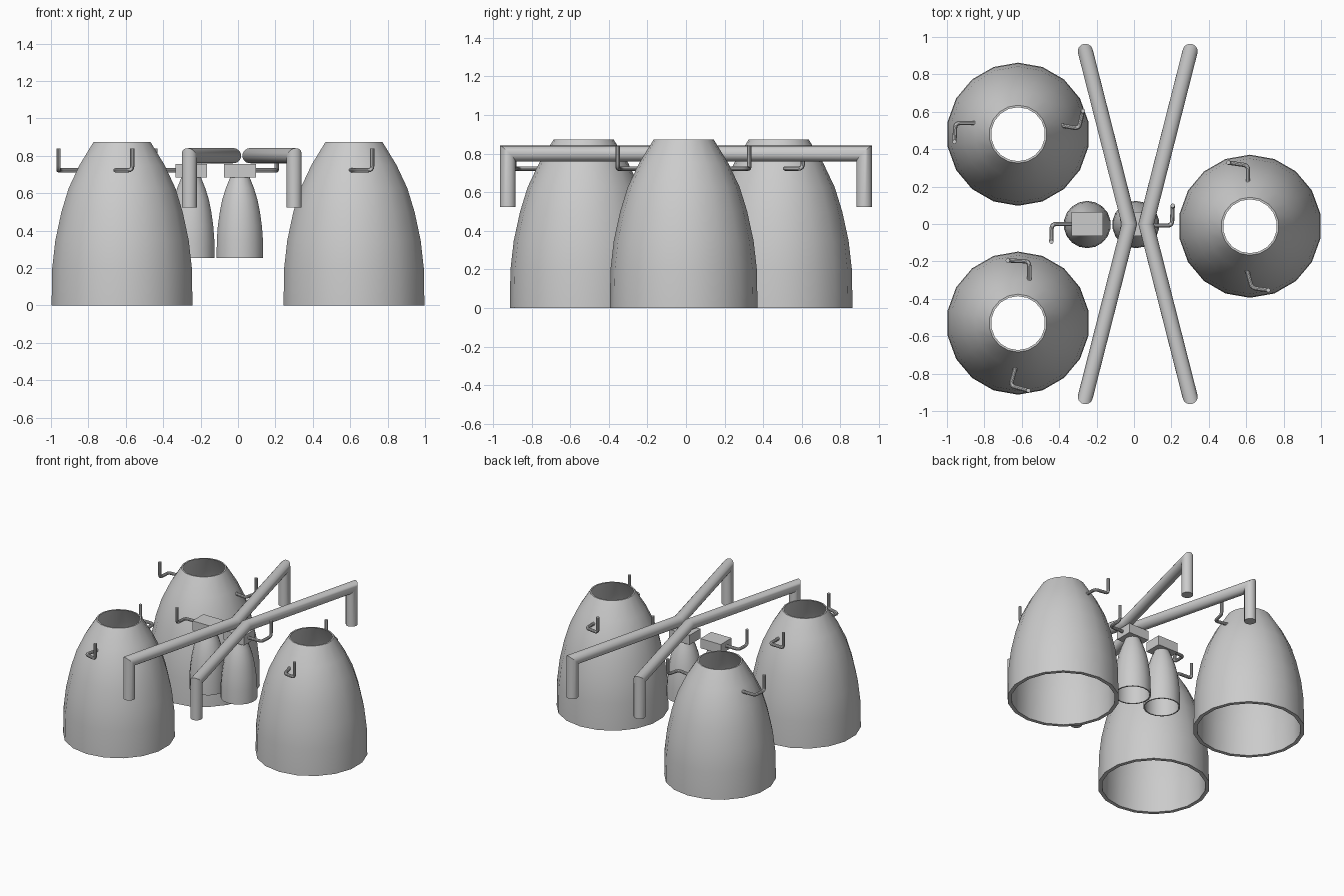
import bpy, math
from mathutils import Vector

if "Cube" in bpy.data.objects:
    bpy.data.objects.remove(bpy.data.objects["Cube"])

# outline of a bell (radius, height)
PROFILE = [(0.3825, 0), (0.379, 0.2), (0.362, 0.348), (0.329, 0.5),
           (0.29, 0.626), (0.231, 0.75), (0.155, 0.873)]


def make_object(name, verts, faces, angle=35):
    me = bpy.data.meshes.new(name)
    me.from_pydata([tuple(v) for v in verts], [], faces)
    me.update()
    ob = bpy.data.objects.new(name, me)
    bpy.context.collection.objects.link(ob)
    bpy.ops.object.select_all(action='DESELECT')
    ob.select_set(True)
    bpy.context.view_layer.objects.active = ob
    bpy.ops.object.shade_smooth_by_angle(angle=math.radians(angle))
    return ob


def bell(name, x, y, z, sr=1.0, sz=1.0, sides=18, wall=0.93):
    # hollow, open-ended: up the outside, down the inside
    loop = [(r * sr, h * sz) for r, h in PROFILE]
    loop += [(r * wall, h) for r, h in reversed(loop)]
    verts, faces, n = [], [], len(loop)
    for i in range(sides):
        a = 2 * math.pi * (i + 0.5) / sides
        verts += [(x + r * math.cos(a), y + r * math.sin(a), z + h) for r, h in loop]
    for i in range(sides):
        j = (i + 1) % sides
        for k in range(n):
            m = (k + 1) % n
            faces.append((i * n + k, j * n + k, j * n + m, i * n + m))
    return make_object(name, verts, faces)


def rounded(points, radius, steps=4):
    # replace inner corners by small arcs
    pts = [Vector(p) for p in points]
    out = [pts[0]]
    for a, b, c in zip(pts, pts[1:], pts[2:]):
        p, q = b + (a - b).normalized() * radius, b + (c - b).normalized() * radius
        for s in range(steps + 1):
            t = s / steps
            out.append(p * (1 - t) ** 2 + b * 2 * t * (1 - t) + q * t * t)
    return out + [pts[-1]]


def tube(name, points, radius, sides=16):
    # round sweep with mitred corners
    pts = [Vector(p) for p in points]
    d = [(b - a).normalized() for a, b in zip(pts, pts[1:])]
    u = d[0].orthogonal().normalized()
    w = d[0].cross(u)
    ring = [pts[0] + radius * (math.cos(2 * math.pi * i / sides) * u +
                               math.sin(2 * math.pi * i / sides) * w) for i in range(sides)]
    verts = list(ring)
    for k in range(1, len(pts)):
        along = d[k - 1]
        normal = (along + d[k]).normalized() if k < len(d) else along
        ring = [v + along * ((pts[k] - v).dot(normal) / along.dot(normal)) for v in ring]
        verts += ring
    faces = [tuple(reversed(range(sides)))]
    for k in range(len(pts) - 1):
        for i in range(sides):
            j = (i + 1) % sides
            faces.append((k * sides + i, k * sides + j,
                          (k + 1) * sides + j, (k + 1) * sides + i))
    faces.append(tuple(range((len(pts) - 1) * sides, len(pts) * sides)))
    return make_object(name, verts, faces, 30)


def hook(name, a, b, c, z=0.722, top=0.838):
    # out from the body, sideways, then up
    tube(name, rounded([(*a, z), (*b, z), (*c, z), (*c, top)], 0.025), 0.0115, 10)


# large outer bells, each with two hooks (positions relative to the bell)
LARGE = [
    (-0.62, 0.48, [((-0.23, 0.06), (-0.335, 0.06), (-0.34, -0.04)),
                   ((0.225, 0.048), (0.325, 0.03), (0.347, 0.125)) ]),
    (-0.62, -0.53, [((0.06, 0.225), (0.06, 0.33), (-0.055, 0.335)),
                    ((-0.012, -0.23), (-0.04, -0.335), (0.055, -0.36))]),
    (0.62, -0.012, [((-0.01, 0.23), (-0.01, 0.325), (-0.115, 0.34)),
                    ((-0.017, -0.23), (0.01, -0.33), (0.098, -0.342))]),
]
for n, (x, y, hooks) in enumerate(LARGE, 1):
    bell(f"large_bell_{n}", x, y, 0)
    for m, path in enumerate(hooks, 1):
        hook(f"large_bell_{n}_hook_{m}", *[(x + px, y + py) for px, py in path])

# small central bells with a block on top
for n, x in enumerate((-0.25, 0.01), 1):
    bell(f"small_bell_{n}", x, -0.003, 0.252, 0.33, 0.5)
    bpy.ops.mesh.primitive_cube_add(size=1, location=(x, 0, 0.72))
    block = bpy.context.object
    block.name = f"small_bell_{n}_block"
    block.scale = (0.17, 0.13, 0.072)
hook("small_bell_1_hook", (-0.31, 0), (-0.44, 0), (-0.442, -0.095))
hook("small_bell_2_hook", (0.08, -0.008), (0.203, -0.008), (0.207, 0.098))

# two bent overhead bars with legs pointing down, meeting back to back
for name, s in (("left_overhead_bar", -1), ("right_overhead_bar", 1)):
    cx, y, z = 0.02, 0.923, 0.8
    end, mid = cx + s * 0.28, cx + s * 0.045
    tube(name, [(end, -y, 0.522), (end, -y, z), (mid, 0, z),
                (end, y, z), (end, y, 0.522)], 0.0405, 20)
